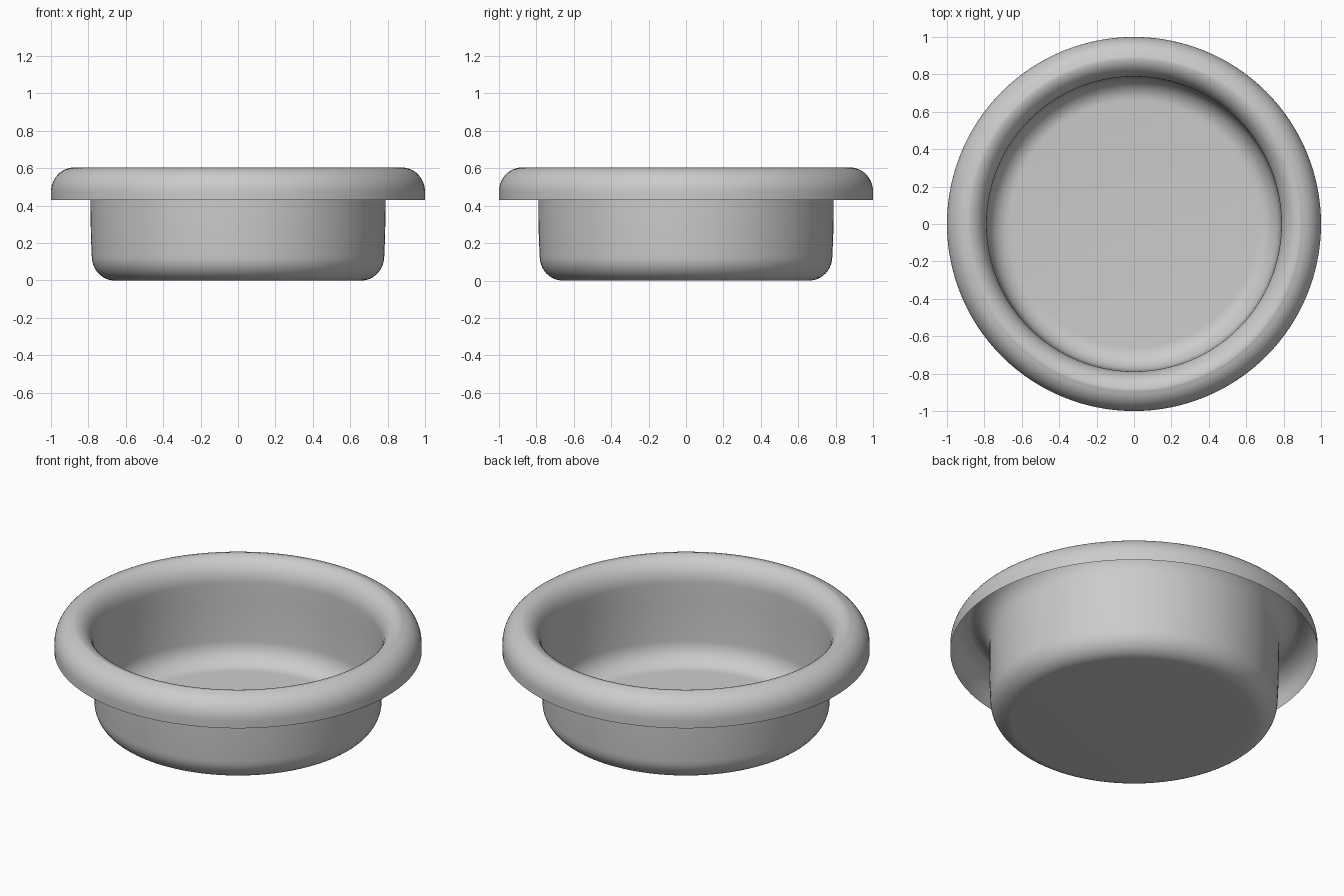
import bpy, bmesh, math

if "Cube" in bpy.data.objects:
    bpy.data.objects.remove(bpy.data.objects["Cube"])

SEGMENTS = 128


def arc(cx, cz, rx, rz, start, end, steps=12):
    """Elliptical arc in the r-z plane, angles in degrees."""
    pts = []
    for i in range(steps + 1):
        a = math.radians(start + (end - start) * i / steps)
        pts.append((cx + rx * math.cos(a), cz + rz * math.sin(a)))
    return pts


# Half profile: flat base, rounded corner, wall, rolled rim, short skirt
profile = arc(0.66, 0.13, 0.122, 0.13, -90, 0)
profile += [(0.787, 0.25), (0.788, 0.38)]
profile += arc(0.893, 0.47, 0.105, 0.133, 180, 90)
profile += arc(0.88, 0.473, 0.12, 0.13, 90, 0)[1:]
profile += [(1.0, 0.43)]
profile = [p for i, p in enumerate(profile) if i == 0 or p != profile[i - 1]]

# Thin single-sheet bowl, revolved around z
bm = bmesh.new()
rings = []
for r, z in profile:
    rings.append([bm.verts.new((r * math.cos(2 * math.pi * i / SEGMENTS),
                                r * math.sin(2 * math.pi * i / SEGMENTS), z))
                  for i in range(SEGMENTS)])
for lower, upper in zip(rings, rings[1:]):
    for i in range(SEGMENTS):
        j = (i + 1) % SEGMENTS
        bm.faces.new((lower[i], upper[i], upper[j], lower[j]))

# Flat base as a fan
centre = bm.verts.new((0, 0, 0))
for i in range(SEGMENTS):
    bm.faces.new((centre, rings[0][i], rings[0][(i + 1) % SEGMENTS]))

mesh = bpy.data.meshes.new("bowl")
bm.to_mesh(mesh)
bm.free()
bowl = bpy.data.objects.new("bowl", mesh)
bpy.context.collection.objects.link(bowl)

bpy.context.view_layer.objects.active = bowl
bowl.select_set(True)
bpy.ops.object.shade_smooth_by_angle(angle=math.radians(40))
